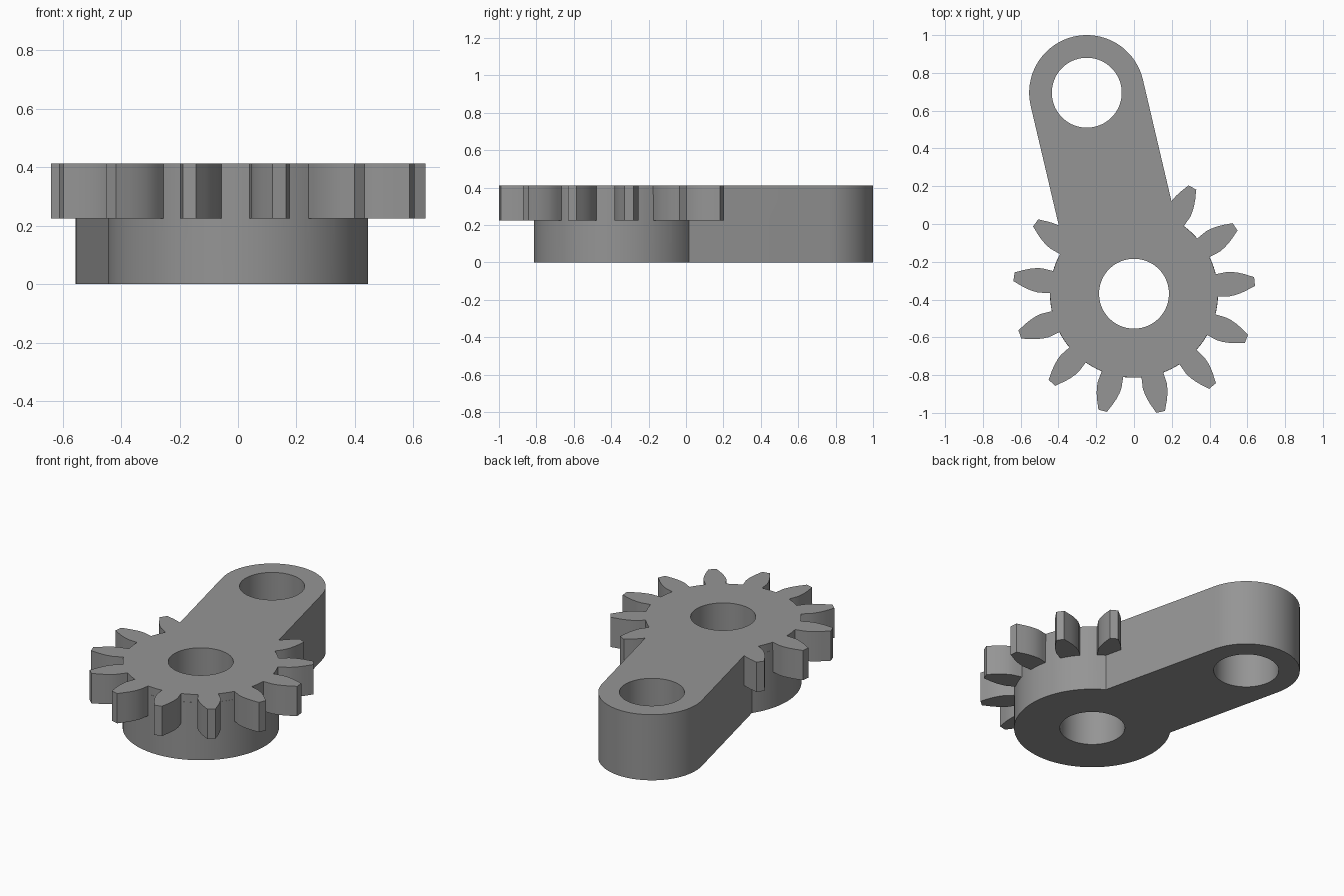
import bpy, bmesh, math
from mathutils import Vector

if "Cube" in bpy.data.objects:
    bpy.data.objects.remove(bpy.data.objects["Cube"])

HEIGHT, GEAR_Z = 0.412, 0.225
HUB, HUB_R = Vector((0.0, -0.369)), 0.445
EYE, EYE_R = Vector((-0.25, 0.695)), 0.305
HOLE_R = 0.185
TEETH, FIRST_ANGLE = 13, math.radians(5.8)

grey = bpy.data.materials.new("grey metal")
grey.diffuse_color = (0.3, 0.3, 0.3, 1)
grey.use_nodes = True
grey.node_tree.nodes["Principled BSDF"].inputs["Base Color"].default_value = grey.diffuse_color


def arc(centre, radius, start, end, steps):
    return [centre + radius * Vector((math.cos(a), math.sin(a)))
            for a in (start + (end - start) * i / steps for i in range(steps + 1))]


def circle(centre, radius, steps=96):
    return arc(centre, radius, 0, math.tau, steps)[:-1]


def prism(name, outline, z0, z1):
    """Extrude a flat counter-clockwise outline between two heights."""
    bm = bmesh.new()
    face = bm.faces.new([bm.verts.new((p.x, p.y, z0)) for p in outline])
    top = bmesh.ops.extrude_face_region(bm, geom=[face])["geom"]
    bmesh.ops.translate(bm, vec=(0, 0, z1 - z0),
                        verts=[v for v in top if isinstance(v, bmesh.types.BMVert)])
    bmesh.ops.recalc_face_normals(bm, faces=bm.faces)
    mesh = bpy.data.meshes.new(name)
    bm.to_mesh(mesh)
    bm.free()
    mesh.materials.append(grey)
    obj = bpy.data.objects.new(name, mesh)
    bpy.context.collection.objects.link(obj)
    return obj


def combine(target, tool, operation):
    mod = target.modifiers.new(operation.lower(), "BOOLEAN")
    mod.operation, mod.solver, mod.object = operation, "EXACT", tool
    bpy.context.view_layer.objects.active = target
    bpy.ops.object.modifier_apply(modifier=mod.name)
    bpy.data.objects.remove(tool)


# Hub disc under the gear
body = prism("gear_lever", circle(HUB, HUB_R), 0, HEIGHT - 0.05)

# Gear: half tooth profile as (radius, half angle in degrees), mirrored per tooth
flank = [(0.444, 7.6), (0.475, 7.5), (0.505, 7.4), (0.535, 6.6),
         (0.565, 5.5), (0.595, 4.2), (0.62, 3.0), (0.642, 2.1)]
profile = [(r, -a) for r, a in flank] + [(r, a) for r, a in reversed(flank)]
profile += [(0.444, a) for a in (10.7, 13.85, 17.0)]
gear_outline = []
for i in range(TEETH):
    middle = FIRST_ANGLE + i * math.tau / TEETH
    for r, a in profile:
        t = middle + math.radians(a)
        gear_outline.append(HUB + r * Vector((math.cos(t), math.sin(t))))
combine(body, prism("gear", gear_outline, GEAR_Z, HEIGHT), "UNION")

# Lever arm with a rounded end
axis = (EYE - HUB).normalized()
side = Vector((axis.y, -axis.x)) * EYE_R
turn = math.atan2(side.y, side.x)
arm_outline = [HUB - side, HUB + side] + arc(EYE, EYE_R, turn, turn + math.pi, 48)
combine(body, prism("arm", arm_outline, 0, HEIGHT), "UNION")

# Through holes
for centre in (HUB, EYE):
    combine(body, prism("bore", circle(centre, HOLE_R), -0.1, HEIGHT + 0.1), "DIFFERENCE")

# Smooth the round walls, keep the edges sharp
bpy.ops.object.select_all(action="DESELECT")
body.select_set(True)
bpy.context.view_layer.objects.active = body
bpy.ops.object.shade_smooth_by_angle(angle=math.radians(25))
